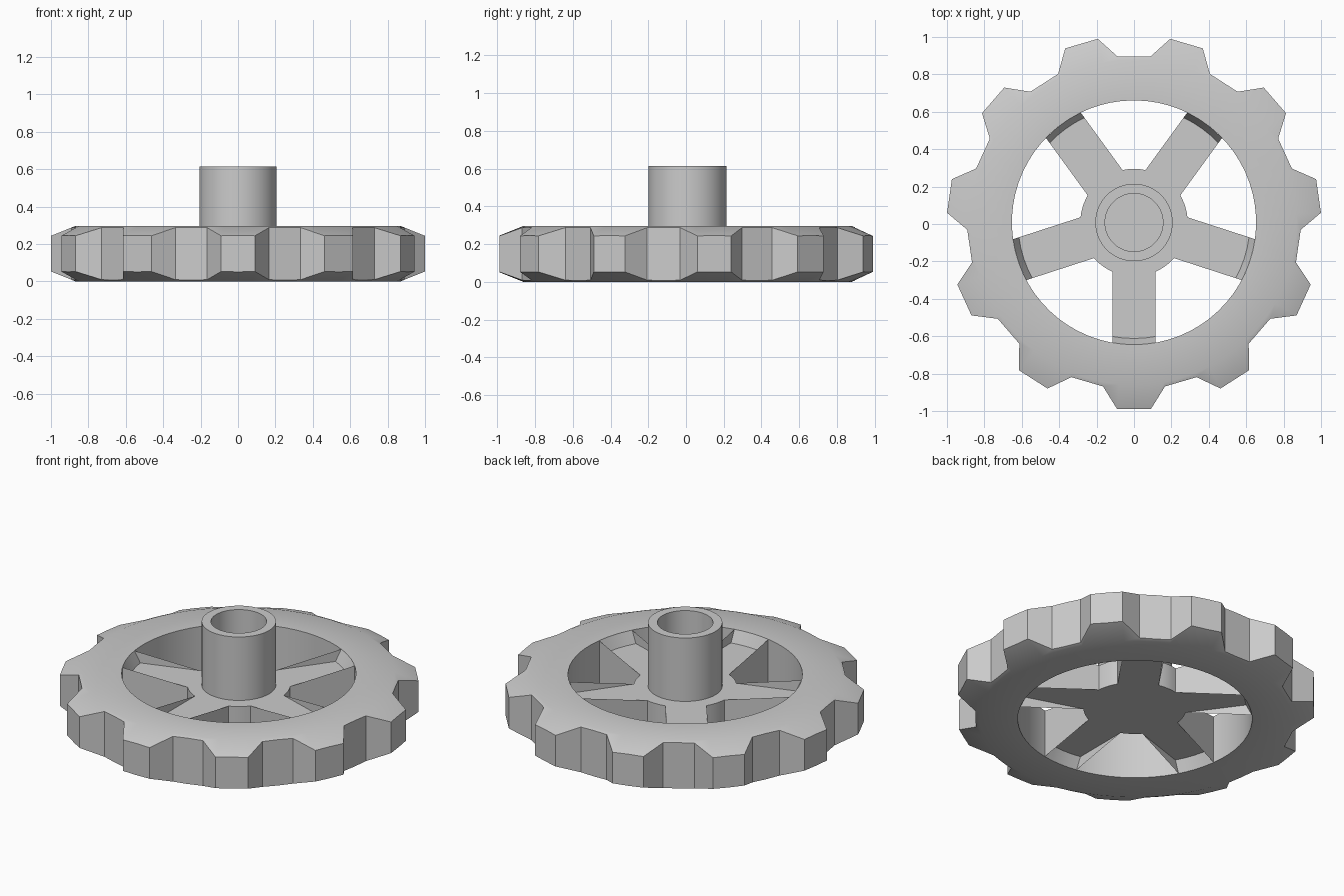
import bpy, bmesh
from math import sin, cos, pi, radians, sqrt, asin

if "Cube" in bpy.data.objects:
    bpy.data.objects.remove(bpy.data.objects["Cube"])

CENTRE_Y = 0.008
HEIGHT = 0.296
TEETH, SPOKES = 11, 5
RIM_INNER, CHAMFER_R, ROOT_R, TIP_R = 0.653, 0.87, 0.892, 1.001
PLATE_LOW, PLATE_TOP, HUB_R, SPOKE_HALF = 0.07, 0.225, 0.287, 0.115

grey = bpy.data.materials.new("plain_grey")
grey.use_nodes = True
grey.diffuse_color = (0.6, 0.6, 0.6, 1)
grey.node_tree.nodes["Principled BSDF"].inputs["Base Color"].default_value = (0.6, 0.6, 0.6, 1)


def polar(r, a, z):
    return (r * cos(a), r * sin(a), z)


def build(name, loops, wrap=False, caps=False):
    """Skin a stack of closed loops into one object."""
    bm = bmesh.new()
    rows = [[bm.verts.new(p) for p in loop] for loop in loops]
    pairs = list(zip(rows, rows[1:]))
    if wrap:
        pairs.append((rows[-1], rows[0]))
    n = len(rows[0])
    for low, high in pairs:
        for i in range(n):
            j = (i + 1) % n
            bm.faces.new((low[i], low[j], high[j], high[i]))
    if caps:
        bm.faces.new(rows[0][::-1])
        bm.faces.new(rows[-1])
    bmesh.ops.remove_doubles(bm, verts=bm.verts, dist=1e-5)
    bmesh.ops.recalc_face_normals(bm, faces=bm.faces)
    mesh = bpy.data.meshes.new(name)
    bm.to_mesh(mesh)
    bm.free()
    mesh.materials.append(grey)
    obj = bpy.data.objects.new(name, mesh)
    obj.location.y = CENTRE_Y
    bpy.context.collection.objects.link(obj)
    bpy.ops.object.select_all(action="DESELECT")
    obj.select_set(True)
    bpy.context.view_layer.objects.active = obj
    bpy.ops.object.shade_smooth_by_angle(angle=radians(30))
    return obj


# Toothed rim: angle and radius stations around each tooth
tip_a, root_a, pitch = radians(5.2), radians(10.7), 2 * pi / TEETH
gap_half = pitch / 2 - root_a
tooth = [(-root_a, ROOT_R), (-tip_a, TIP_R), (0, TIP_R * cos(tip_a)),
         (tip_a, TIP_R), (root_a, ROOT_R), (pitch / 2, ROOT_R * cos(gap_half))]
outline = [(-pi / 2 + k * pitch + a, r) for k in range(TEETH) for a, r in tooth]


def rim_loop(radius, z):
    return [polar(radius, a, z) for a, _ in outline]


def tooth_loop(top):
    loop = []
    for a, r in outline:
        drop = 0.4 * (r - CHAMFER_R)
        loop.append(polar(r, a, HEIGHT - drop if top else drop))
    return loop


build("toothed_rim", [rim_loop(RIM_INNER, 0), rim_loop(CHAMFER_R, 0), tooth_loop(False),
                      tooth_loop(True), rim_loop(CHAMFER_R, HEIGHT),
                      rim_loop(RIM_INNER, HEIGHT)], wrap=True)

# Spoked plate: one outline, with ramps flaring to the rim at the spoke ends
base_a = asin(SPOKE_HALF / HUB_R)
gap = 2 * pi / SPOKES - 2 * base_a


def spoke_loop(end_r, end_z, body_z):
    loop = []
    for k in range(SPOKES):
        mid = -pi / 2 + k * 2 * pi / SPOKES
        loop.append(polar(HUB_R, mid - base_a, body_z))
        for t in (-1, -0.5, 0, 0.5, 1):
            side = t * SPOKE_HALF
            out = sqrt(end_r ** 2 - side ** 2)
            loop.append((out * cos(mid) - side * sin(mid),
                         out * sin(mid) + side * cos(mid), end_z))
        for i in range(5):
            loop.append(polar(HUB_R, mid + base_a + gap * i / 5, body_z))
    return loop


build("spoked_plate", [spoke_loop(0.62, PLATE_LOW, PLATE_LOW),
                       spoke_loop(RIM_INNER, 0.001, PLATE_LOW),
                       spoke_loop(RIM_INNER, HEIGHT - 0.001, PLATE_TOP),
                       spoke_loop(0.62, PLATE_TOP, PLATE_TOP)], caps=True)

# Hollow hub sleeve
profile = [(0.207, PLATE_TOP), (0.207, 0.615), (0.155, 0.615), (0.155, PLATE_TOP)]
build("hub_sleeve", [[polar(r, 2 * pi * i / 64, z) for i in range(64)] for r, z in profile],
      wrap=True)
